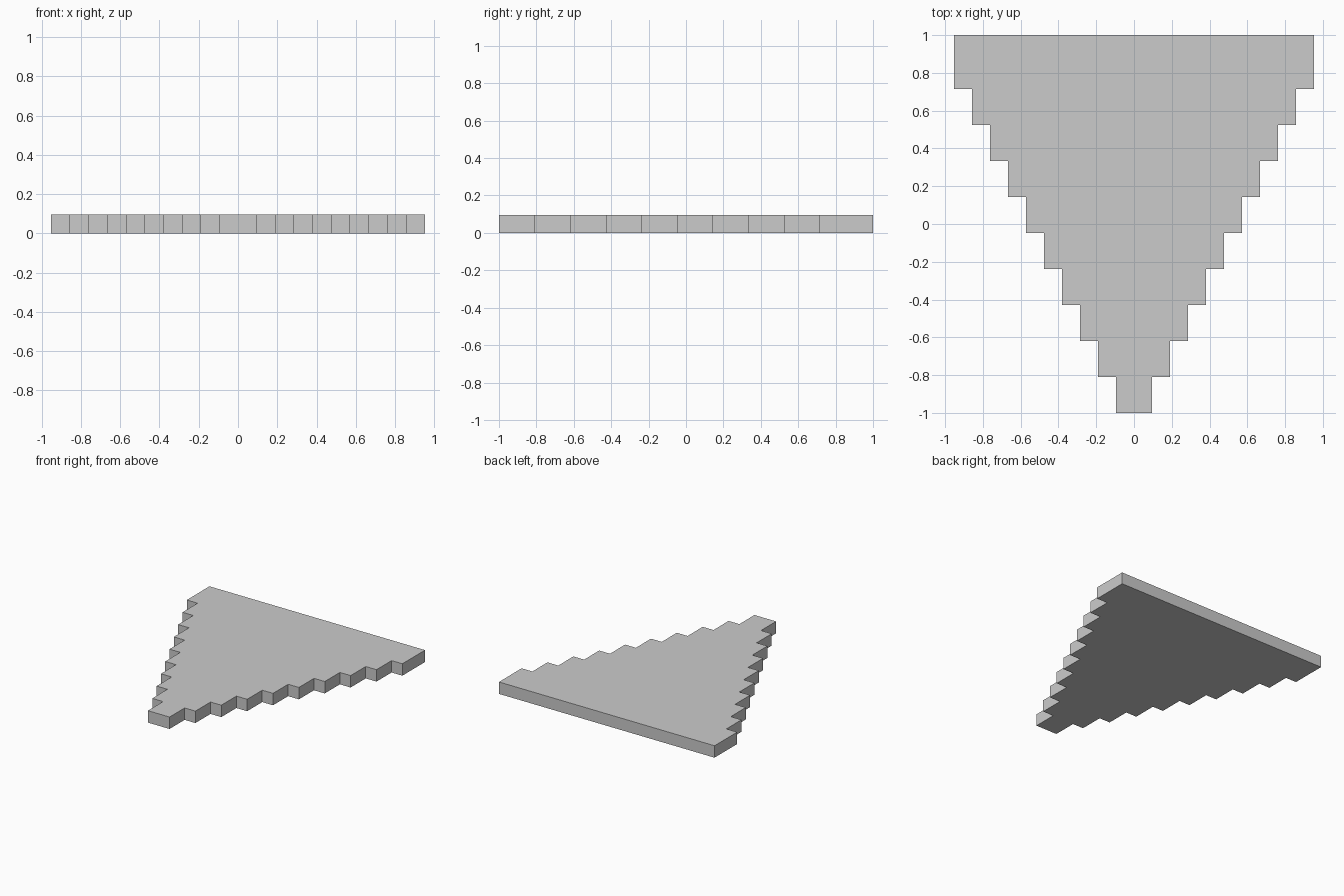
import bpy, bmesh
from mathutils import Vector

if "Cube" in bpy.data.objects:
    bpy.data.objects.remove(bpy.data.objects["Cube"])

UNIT = 2 / 21      # half a step: side inset per step, and slab thickness
STEPS = 10

# Right-hand stair outline, from the narrow front to the wide back
right = []
for k in range(1, STEPS + 1):
    y0 = -1 + 2 * UNIT * (k - 1)
    y1 = 1 if k == STEPS else y0 + 2 * UNIT
    right += [(k * UNIT, y0), (k * UNIT, y1)]

# Mirror it to close the profile, then extrude to a slab
outline = right + [(-x, y) for x, y in reversed(right)]
bm = bmesh.new()
face = bm.faces.new([bm.verts.new((x, y, 0)) for x, y in outline])
ext = bmesh.ops.extrude_face_region(bm, geom=[face], use_keep_orig=True)
top = [g for g in ext["geom"] if isinstance(g, bmesh.types.BMVert)]
bmesh.ops.translate(bm, verts=top, vec=Vector((0, 0, UNIT)))
bmesh.ops.recalc_face_normals(bm, faces=bm.faces[:])

mesh = bpy.data.meshes.new("stepped_slab")
bm.to_mesh(mesh)
bm.free()
bpy.context.collection.objects.link(bpy.data.objects.new("stepped_slab", mesh))
